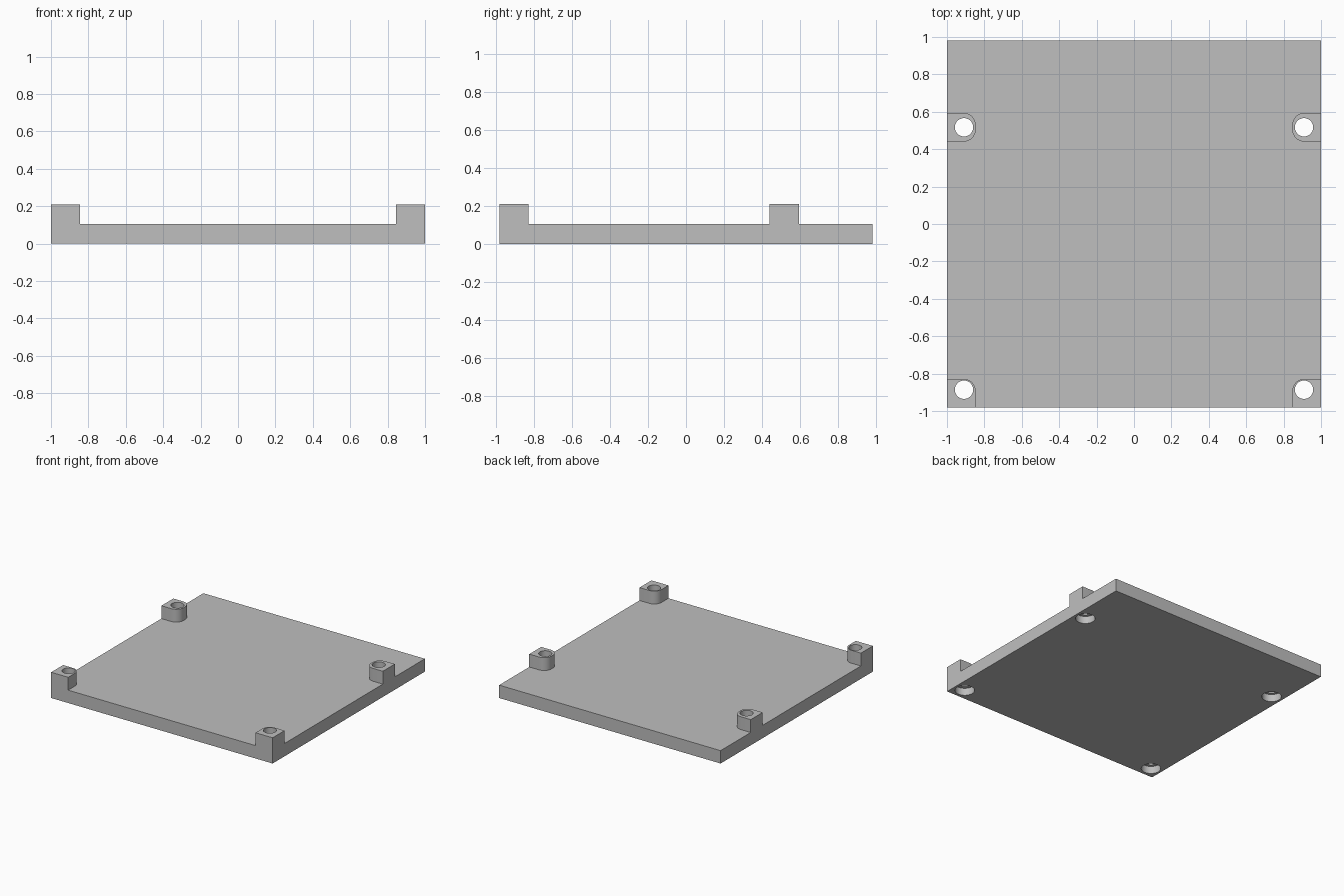
import bpy
import bmesh
from math import radians, sin, cos

if "Cube" in bpy.data.objects:
    bpy.data.objects.remove(bpy.data.objects["Cube"], do_unlink=True)

HALF_X, HALF_Y = 1.0, 0.982
PLATE_TOP, POST_TOP = 0.105, 0.21
POST, FILLET = 0.154, 0.066
HOLE_R, BORE_R, BORE_DEPTH = 0.049, 0.073, 0.06
HOLE_X, FRONT_HOLE_Y, BACK_HOLE_Y = 0.909, -0.886, 0.517

grey = bpy.data.materials.new("plain grey")
grey.use_nodes = True
colour = (0.52, 0.52, 0.52, 1)
grey.diffuse_color = colour
grey.node_tree.nodes["Principled BSDF"].inputs["Base Color"].default_value = colour


def prism(name, outline, z0, z1):
    """Extrude a flat outline from z0 to z1."""
    bm = bmesh.new()
    face = bm.faces.new([bm.verts.new((x, y, z0)) for x, y in outline])
    top = bmesh.ops.extrude_face_region(bm, geom=[face])["geom"]
    verts = [v for v in top if isinstance(v, bmesh.types.BMVert)]
    bmesh.ops.translate(bm, verts=verts, vec=(0, 0, z1 - z0))
    bmesh.ops.recalc_face_normals(bm, faces=bm.faces)
    mesh = bpy.data.meshes.new(name)
    bm.to_mesh(mesh)
    bm.free()
    mesh.materials.append(grey)
    obj = bpy.data.objects.new(name, mesh)
    bpy.context.collection.objects.link(obj)
    return obj


def arc(cx, cy, r, start, end, steps):
    angles = [radians(start + (end - start) * i / steps) for i in range(steps + 1)]
    return [(cx + r * cos(a), cy + r * sin(a)) for a in angles]


def combine(target, tool, operation):
    """Apply a boolean and discard the tool."""
    mod = target.modifiers.new(operation.lower(), 'BOOLEAN')
    mod.object, mod.operation, mod.solver = tool, operation, 'EXACT'
    bpy.context.view_layer.objects.active = target
    bpy.ops.object.modifier_apply(modifier=mod.name)
    bpy.data.objects.remove(tool, do_unlink=True)


# Flat base
plate = prism("mounting_plate", [(-HALF_X, -HALF_Y), (HALF_X, -HALF_Y),
                                 (HALF_X, HALF_Y), (-HALF_X, HALF_Y)], 0, PLATE_TOP)

# Posts with rounded inner corners; the front pair keeps square front corners
inner = HALF_X - POST
for side in (-1, 1):
    for y0, is_front in ((-HALF_Y, True), (BACK_HOLE_Y - POST / 2, False)):
        y1 = y0 + POST
        outline = [(HALF_X, y0), (HALF_X, y1)]
        outline += arc(inner + FILLET, y1 - FILLET, FILLET, 90, 180, 10)
        if is_front:
            outline.append((inner, y0))
        else:
            outline += arc(inner + FILLET, y0 + FILLET, FILLET, 180, 270, 10)
        outline = [(side * x, y) for x, y in outline]
        combine(plate, prism("post", outline, 0, POST_TOP), 'UNION')

# Screw holes, each with a wider recess underneath
for x in (-HOLE_X, HOLE_X):
    for y in (FRONT_HOLE_Y, BACK_HOLE_Y):
        for r, top in ((HOLE_R, POST_TOP + 0.1), (BORE_R, BORE_DEPTH)):
            circle = arc(x, y, r, 0, 360, 40)[:-1]
            combine(plate, prism("hole_cutter", circle, -0.1, top), 'DIFFERENCE')

bpy.ops.object.select_all(action='DESELECT')
plate.select_set(True)
bpy.context.view_layer.objects.active = plate
bpy.ops.object.shade_smooth_by_angle(angle=radians(30))
